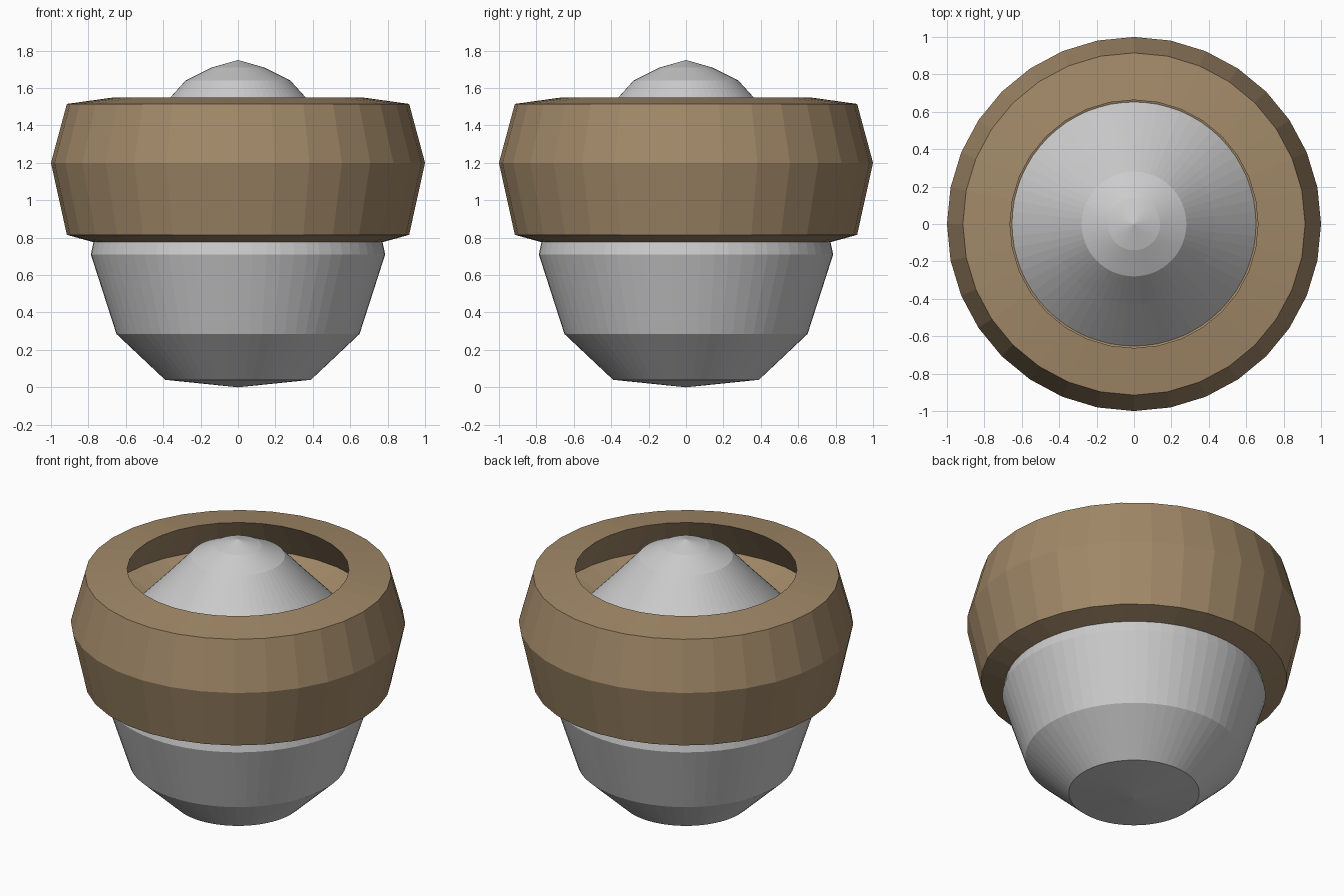
import bpy, bmesh
from math import cos, sin, tau

if "Cube" in bpy.data.objects:
    bpy.data.objects.remove(bpy.data.objects["Cube"])


def lathe(name, profile, sides, closed=False):
    """Revolve (radius, z) points round the z axis with flat faces."""
    bm = bmesh.new()
    rings = []
    for r, z in profile:
        if r == 0:
            rings.append([bm.verts.new((0, 0, z))] * sides)
        else:
            rings.append([bm.verts.new((r * cos(tau * i / sides), r * sin(tau * i / sides), z))
                          for i in range(sides)])
    pairs = list(zip(rings, rings[1:]))
    if closed:
        pairs.append((rings[-1], rings[0]))
    for a, b in pairs:
        for i in range(sides):
            j = (i + 1) % sides
            corners = list(dict.fromkeys((a[i], a[j], b[j], b[i])))
            bm.faces.new(corners)
    bmesh.ops.recalc_face_normals(bm, faces=bm.faces)
    mesh = bpy.data.meshes.new(name)
    bm.to_mesh(mesh)
    bm.free()
    obj = bpy.data.objects.new(name, mesh)
    bpy.context.collection.objects.link(obj)
    return obj


# Grey core: tapered base, slightly narrowing waist, domed cone on top
lathe("core", [(0, 0), (0.39, 0.04), (0.65, 0.285), (0.787, 0.71), (0.68, 1.21),
               (0.43, 1.475), (0.28, 1.64), (0.14, 1.71), (0, 1.75)], 64)

# Brown collar: thick faceted band with an undercut recess round the cone
collar = lathe("collar", [(0.60, 0.775), (0.77, 0.775), (0.915, 0.815), (1.0, 1.2),
                          (0.915, 1.515), (0.663, 1.55), (0.82, 1.30), (0.60, 1.22)],
               32, closed=True)
brown = bpy.data.materials.new("brown")
brown.diffuse_color = (0.36, 0.25, 0.14, 1)
brown.use_nodes = True
brown.node_tree.nodes["Principled BSDF"].inputs["Base Color"].default_value = brown.diffuse_color
collar.data.materials.append(brown)
